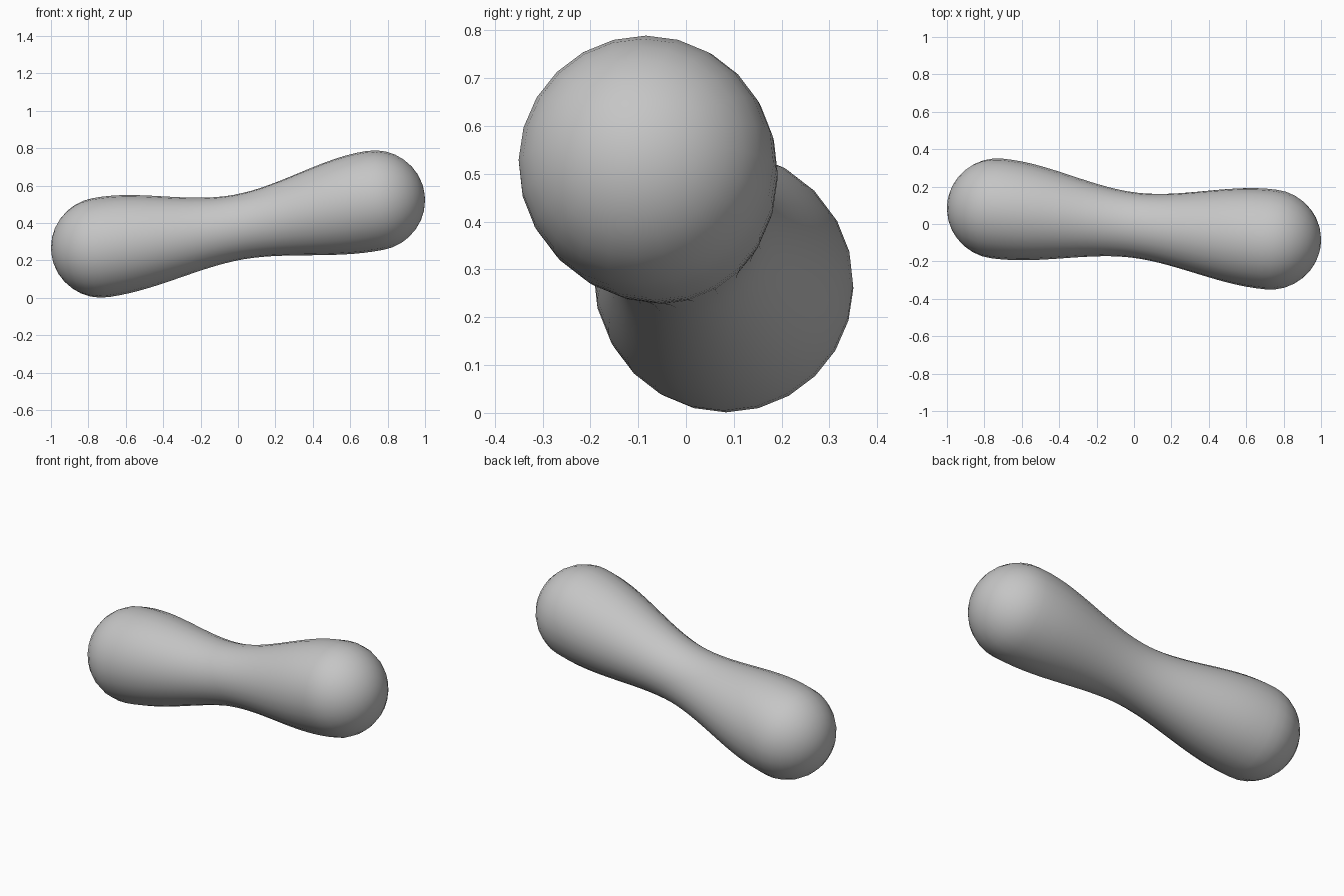
import bpy, bmesh, math
from mathutils import Vector

cube = bpy.data.objects.get("Cube")
if cube:
    bpy.data.objects.remove(cube, do_unlink=True)

SEGMENTS = 24
MID = Vector((0, 0, 0.395))          # middle of the dumbbell
END = Vector((0.732, -0.083, 0.126))  # from the middle to one bulb centre
HALF = END.length
BULB_R, WAIST_R = 0.268, 0.174
SAG = Vector((0, -0.006, -0.017))    # slight droop of the waist

grey = bpy.data.materials.new("soft_grey")
grey.use_nodes = True
colour = (0.56, 0.56, 0.56, 1)
grey.diffuse_color = colour
grey.node_tree.nodes["Principled BSDF"].inputs["Base Color"].default_value = colour


def radius(s):
    """Waist swelling smoothly into the bulb."""
    t = min(abs(s) / 0.72, 1)
    return WAIST_R + (BULB_R - WAIST_R) * t * t * (3 - 2 * t)


# Profile: waist stations, then a rounded cap at each end
STATIONS, CAP = 14, 8
half = [(HALF * i / STATIONS, radius(HALF * i / STATIONS)) for i in range(STATIONS + 1)]
for i in range(1, CAP):
    a = math.pi / 2 * i / CAP
    half.append((HALF + BULB_R * math.sin(a), BULB_R * math.cos(a)))
profile = [(-s, r) for s, r in reversed(half[1:])] + half

axis = END.normalized()
side = axis.cross(Vector((0, 0, 1))).normalized()
up = side.cross(axis)


def centre(s):
    """Point on the gently sagging centre line."""
    t = max(0, 1 - (s / HALF) ** 2)
    return MID + axis * s + SAG * t * t


# Rings along the centre line, joined by quads
bm = bmesh.new()
rings = []
for s, r in profile:
    ring = []
    for k in range(SEGMENTS):
        a = math.tau * k / SEGMENTS
        ring.append(bm.verts.new(centre(s) + (side * math.cos(a) + up * math.sin(a)) * r))
    rings.append(ring)
for a, b in zip(rings, rings[1:]):
    for k in range(SEGMENTS):
        n = (k + 1) % SEGMENTS
        bm.faces.new((a[k], a[n], b[n], b[k]))

# Close both ends at a pole
for ring, sign in ((rings[0], -1), (rings[-1], 1)):
    pole = bm.verts.new(centre(sign * (HALF + BULB_R)))
    for k in range(SEGMENTS):
        bm.faces.new((ring[k], ring[(k + 1) % SEGMENTS], pole))
bmesh.ops.recalc_face_normals(bm, faces=bm.faces)
for f in bm.faces:
    f.smooth = True

mesh = bpy.data.meshes.new("dumbbell_body")
bm.to_mesh(mesh)
bm.free()
mesh.materials.append(grey)
body = bpy.data.objects.new("dumbbell_body", mesh)
bpy.context.collection.objects.link(body)
